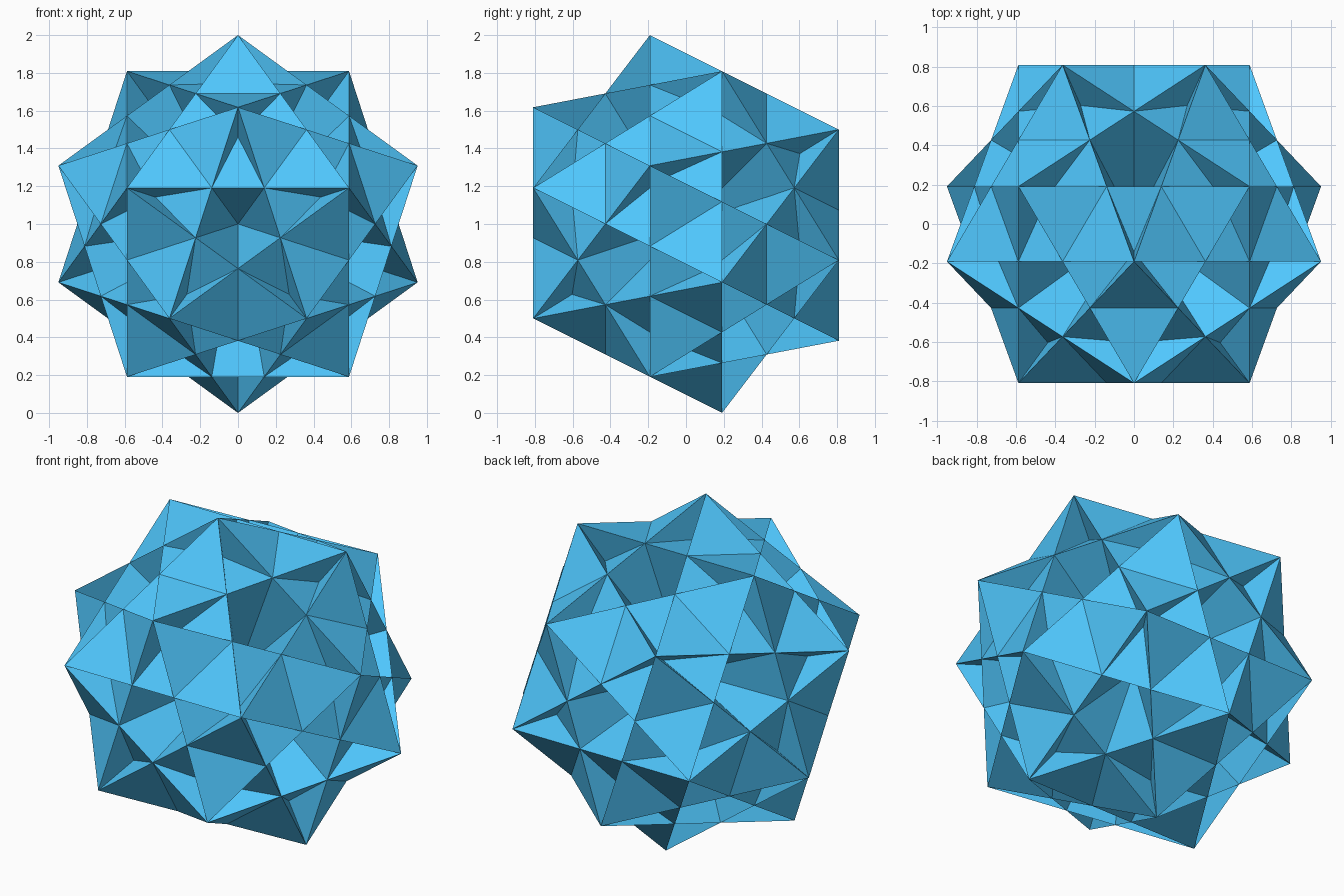
import bpy, bmesh, math
from mathutils import Vector

if "Cube" in bpy.data.objects:
    bpy.data.objects.remove(bpy.data.objects["Cube"])

PHI = (1 + 5 ** 0.5) / 2


def ring(radius, y, start):
    """Five points around the y axis, first one at angle start from +z."""
    return [Vector((radius * math.sin(start + k * math.tau / 5), y,
                    radius * math.cos(start + k * math.tau / 5))) for k in range(5)]


# The 20 corners of a regular dodecahedron with a pentagon facing the front
inner = 1 / PHI
y_face = (1 + PHI) / 2 * inner
y_mid = y_face - inner
half = ring(inner, -y_face, 0) + ring(1, -y_mid, 0)
corners = half + [-p for p in half]

# Five-fold axes (one per pentagon)
axes = [Vector((0, -1, 0))] + ring(2 / 5 ** 0.5, -1 / 5 ** 0.5, math.pi)
axes += [-a for a in axes]

lift = Vector((0, 0, 1))
bm = bmesh.new()
verts = [bm.verts.new(p + lift) for p in corners]


def face_loop(axis, distance):
    """Ordered corners lying at the given distance along axis."""
    n = axis.normalized()
    u = n.orthogonal().normalized()
    w = n.cross(u)
    ids = [i for i, p in enumerate(corners) if abs(p.dot(n) - distance) < 0.01]
    ids.sort(key=lambda i: math.atan2(corners[i].dot(w), corners[i].dot(u)))
    return [verts[i] for i in ids]


# 12 shallow five-sided pyramids, all sunk to the centre of the model
centre = bm.verts.new(lift)
for a in axes:
    loop = face_loop(a, y_mid)
    for i in range(5):
        bm.faces.new((loop[i], loop[(i + 1) % 5], centre))

# 20 triangles, each joining the three neighbours of a corner
for p in corners:
    bm.faces.new(face_loop(p, p.length * 5 ** 0.5 / 3))

mesh = bpy.data.meshes.new("star_polyhedron")
bm.to_mesh(mesh)
bm.free()
obj = bpy.data.objects.new("star_polyhedron", mesh)
bpy.context.collection.objects.link(obj)

# Blue surface
mat = bpy.data.materials.new("blue")
mat.diffuse_color = (0.08, 0.58, 1.0, 1)
mat.use_nodes = True
mat.node_tree.nodes["Principled BSDF"].inputs["Base Color"].default_value = mat.diffuse_color
mesh.materials.append(mat)
